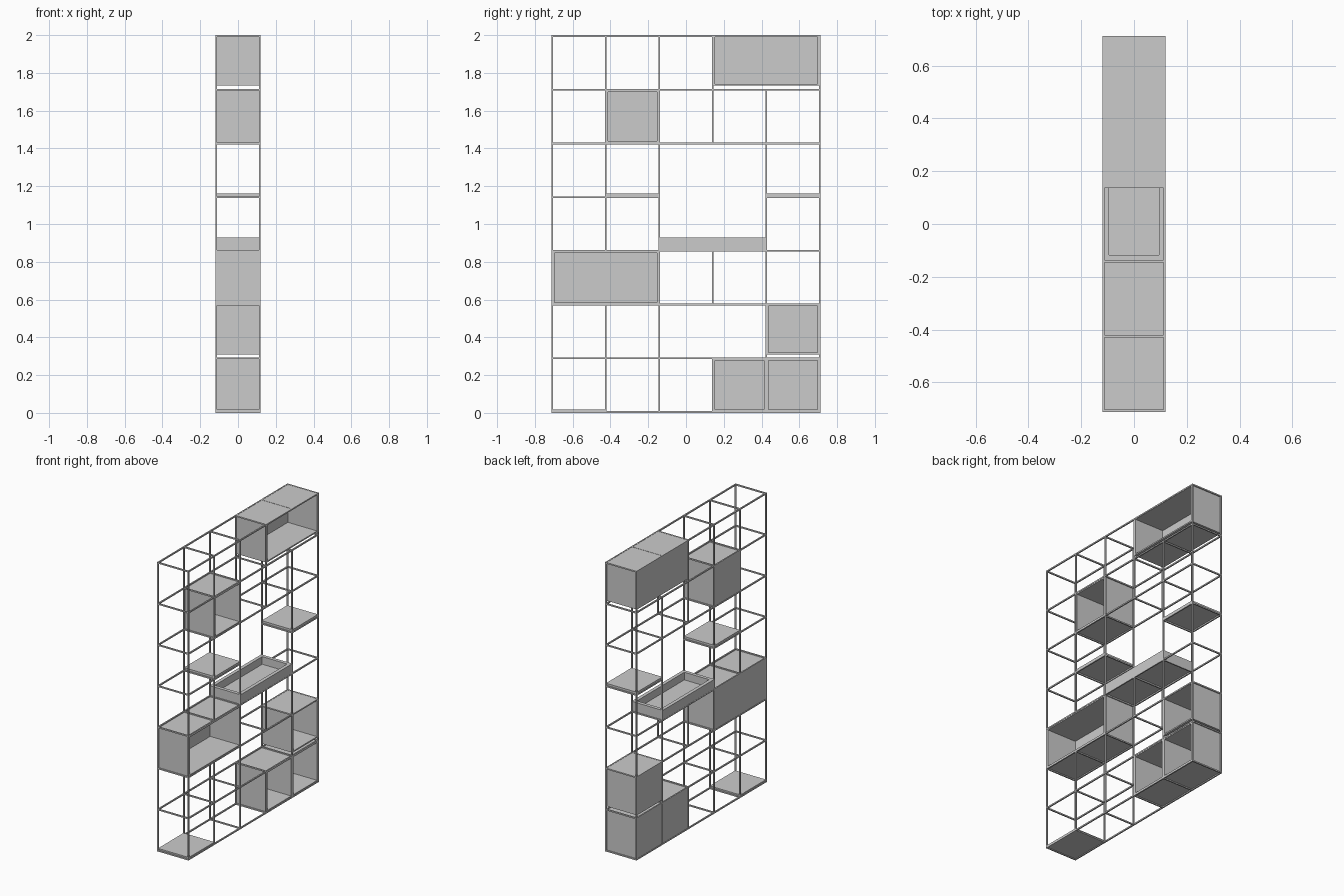
import bpy, bmesh

if "Cube" in bpy.data.objects:
    bpy.data.objects.remove(bpy.data.objects["Cube"])

T = 0.009                                          # rod thickness
X = 0.1155                                         # rod centre, front/back
Y = [-0.7075 + 0.283 * i for i in range(6)]        # upright positions
Z = [T / 2 + (2 - T) / 7 * i for i in range(8)]    # level heights


def add_box(bm, x0, x1, y0, y1, z0, z1):
    vs = bmesh.ops.create_cube(bm, size=1)["verts"]
    for v in vs:
        v.co.x = x1 if v.co.x > 0 else x0
        v.co.y = y1 if v.co.y > 0 else y0
        v.co.z = z1 if v.co.z > 0 else z0


def finish(bm, name):
    me = bpy.data.meshes.new(name)
    bm.to_mesh(me)
    bm.free()
    ob = bpy.data.objects.new(name, me)
    bpy.context.collection.objects.link(ob)


h = T / 2

# uprights present in each row of cells
rows = [(0, 1, 2, 3, 4, 5), (0, 1, 2, 4, 5), (0, 2, 3, 4, 5), (0, 1, 2, 4, 5),
        (0, 1, 2, 4, 5), (0, 1, 2, 3, 4, 5), (0, 1, 2, 3, 5)]
bm = bmesh.new()
for r, cols in enumerate(rows):
    for c in cols:
        for x in (-X, X):
            add_box(bm, x - h, x + h, Y[c] - h, Y[c] + h, Z[r] + h, Z[r + 1] - h)
finish(bm, "uprights")

# long rails and cross ties at each level
bm = bmesh.new()
for k, z in enumerate(Z):
    spans = [(0, 2), (4, 5)] if k == 4 else [(0, 5)]
    for a, b in spans:
        for x in (-X, X):
            add_box(bm, x - h, x + h, Y[a] - h, Y[b] + h, z - h, z + h)
        for c in range(a, b + 1):
            add_box(bm, -X + h, X - h, Y[c] - h, Y[c] + h, z - h, z + h)
finish(bm, "rails_and_ties")


def open_cabinet(name, a, b, r, raised=False):
    """Box open towards +x: five panels."""
    t, g = 0.013, 0.003
    x0, x1 = -0.118, 0.118
    y0, y1 = Y[a] + g, Y[b] - g
    z0 = Z[r] + (0.021 if raised else g)
    z1 = Z[r + 1] + (0.003 if raised else -g)
    bm = bmesh.new()
    add_box(bm, x0, x1, y0, y1, z0, z1)
    bm.faces.ensure_lookup_table()
    face = max(bm.faces, key=lambda f: f.calc_center_median().x)
    bmesh.ops.inset_region(bm, faces=[face], thickness=t)
    ext = bmesh.ops.extrude_discrete_faces(bm, faces=[face])["faces"][0]
    for v in ext.verts:
        v.co.x = x0 + t
    finish(bm, name)


open_cabinet("top_cabinet", 3, 5, 6, True)
open_cabinet("upper_cabinet", 1, 2, 5)
open_cabinet("middle_cabinet", 0, 2, 2)
open_cabinet("lower_cabinet", 4, 5, 1, True)
open_cabinet("base_cabinet_left", 3, 4, 0)
open_cabinet("base_cabinet_right", 4, 5, 0)

# flat shelf boards
for name, c, k, lift in (("shelf_left", 1, 4, h), ("shelf_right", 4, 4, h), ("base_shelf", 0, 0, 0)):
    bm = bmesh.new()
    add_box(bm, -0.118, 0.118, Y[c] + 0.002, Y[c + 1] - 0.002, Z[k] + lift, Z[k] + lift + 0.014)
    finish(bm, name)

# shallow planter tray
bm = bmesh.new()
add_box(bm, -0.119, 0.119, Y[2], Y[4], Z[3] + h, 0.928)
face = max(bm.faces, key=lambda f: f.calc_center_median().z)
bmesh.ops.inset_region(bm, faces=[face], thickness=0.034)
ext = bmesh.ops.extrude_discrete_faces(bm, faces=[face])["faces"][0]
for v in ext.verts:
    v.co.z = Z[3] + h + 0.013
finish(bm, "planter_tray")
